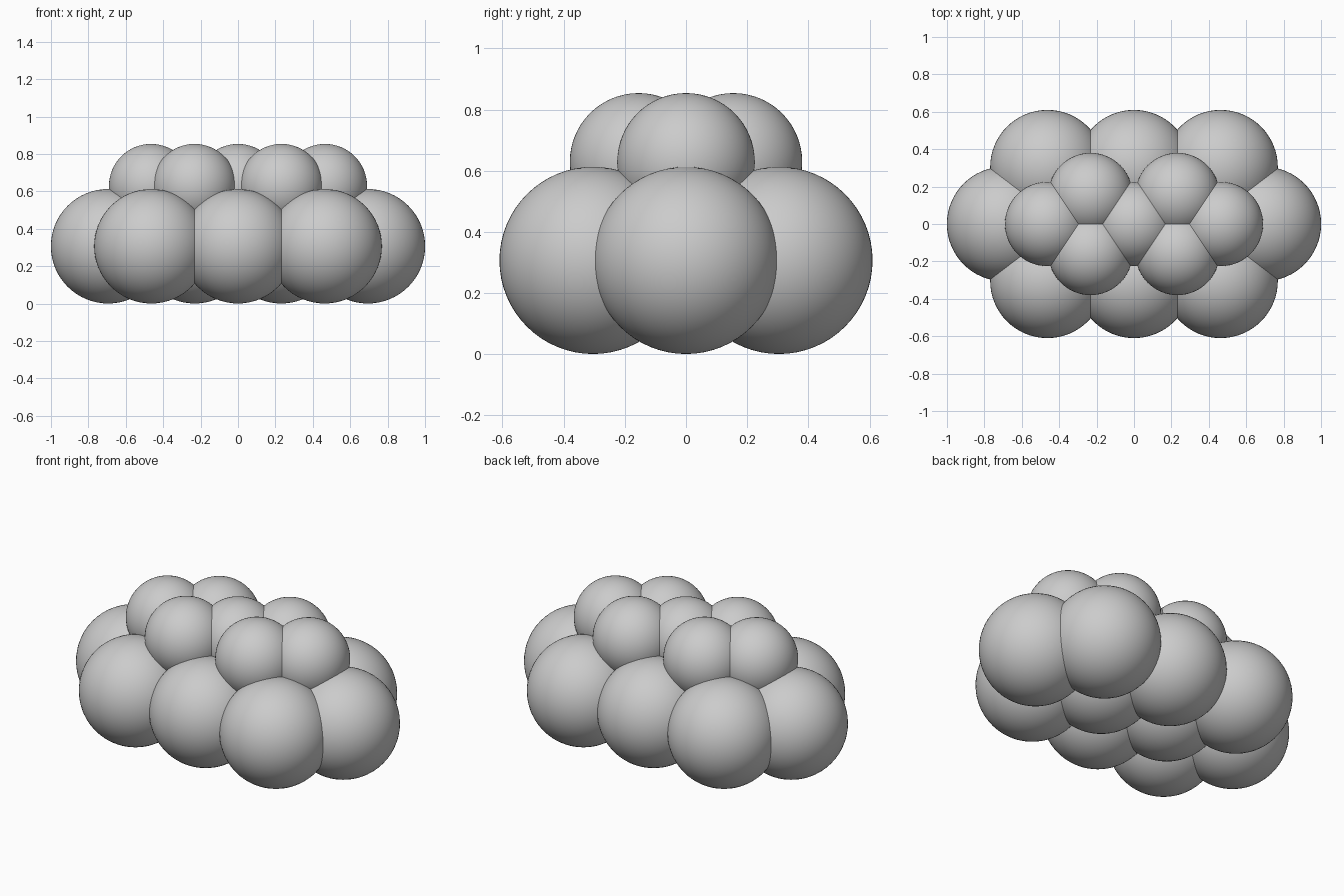
import bpy

if "Cube" in bpy.data.objects:
    bpy.data.objects.remove(bpy.data.objects["Cube"])

# Large lower balls and small upper balls, packed in staggered rows
LOW_R, LOW_Z, LOW_DX, LOW_DY = 0.306, 0.31, 0.463, 0.304
TOP_R, TOP_Z, TOP_DX, TOP_DY = 0.225, 0.629, 0.2325, 0.155


def ball(name, radius, x, y, z):
    bpy.ops.mesh.primitive_uv_sphere_add(segments=64, ring_count=32,
                                         radius=radius, location=(x, y, z))
    bpy.context.object.name = name
    bpy.ops.object.shade_smooth()


# Lower layer: outer rows of three, middle row of four
for side, label in ((-1, "front"), (1, "back")):
    for i in (-1, 0, 1):
        ball("lower_ball_" + label, LOW_R, i * LOW_DX, side * LOW_DY, LOW_Z - 0.003)
for i in (-1.5, -0.5, 0.5, 1.5):
    ball("lower_ball_middle", LOW_R, i * LOW_DX, 0, LOW_Z - 0.003)

# Upper layer: outer rows of two, middle row of three
for side, label in ((-1, "front"), (1, "back")):
    for i in (-1, 1):
        ball("upper_ball_" + label, TOP_R, i * TOP_DX, side * TOP_DY, TOP_Z)
for i in (-2, 0, 2):
    ball("upper_ball_middle", TOP_R, i * TOP_DX, 0, TOP_Z)
